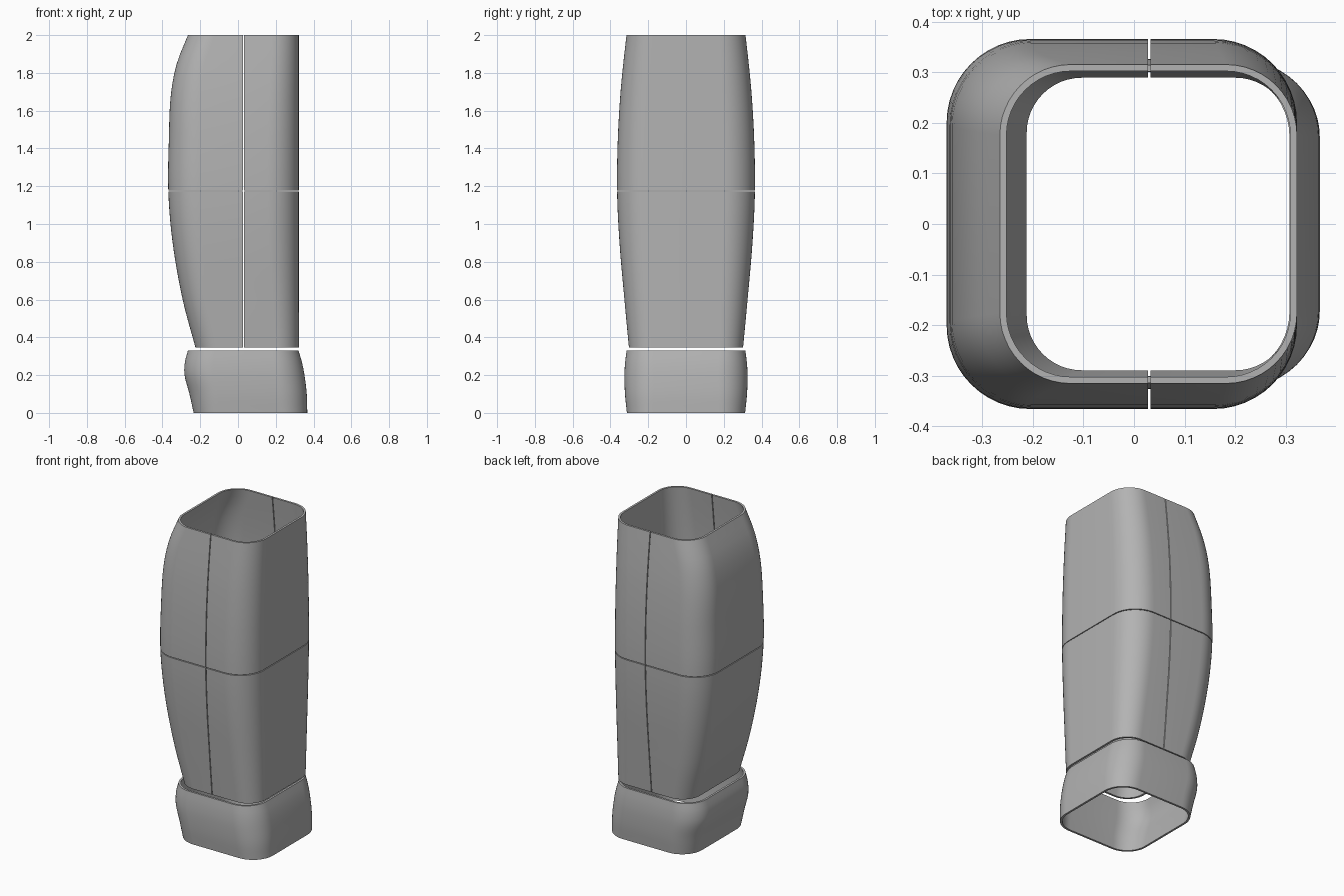
import bpy
import bmesh
from math import sin, cos, pi

cube = bpy.data.objects.get("Cube")
if cube:
    bpy.data.objects.remove(cube)

WALL, SEAM_X, GAP = 0.013, 0.03, 0.0025
CORNER_STEPS = 12

grey = bpy.data.materials.new("plain grey")
grey.use_nodes = True
colour = (0.45, 0.45, 0.45, 1)
grey.diffuse_color = colour
grey.node_tree.nodes["Principled BSDF"].inputs["Base Color"].default_value = colour

# Stations: height, left-hand x, right-hand x, half depth, corner radius
SLEEVE = [
    (0.345, -0.225, 0.322, 0.302, 0.122),
    (0.6, -0.293, 0.322, 0.326, 0.14),
    (0.9, -0.346, 0.322, 0.352, 0.158),
    (1.175, -0.369, 0.322, 0.365, 0.165),
    (1.45, -0.366, 0.322, 0.361, 0.163),
    (1.68, -0.356, 0.322, 0.348, 0.157),
    (1.85, -0.324, 0.322, 0.332, 0.148),
    (2.0, -0.265, 0.322, 0.315, 0.14),
]
CUFF = [
    (0.0, -0.235, 0.367, 0.313, 0.14),
    (0.1, -0.257, 0.364, 0.323, 0.15),
    (0.2, -0.283, 0.352, 0.326, 0.155),
    (0.27, -0.281, 0.338, 0.322, 0.15),
    (0.33, -0.265, 0.32, 0.314, 0.14),
]


def station_at(stations, z):
    """Smooth Hermite interpolation between the stations."""
    last = len(stations) - 1
    k = max(i for i in range(last) if stations[i][0] <= z + 1e-6)
    a, b = stations[k], stations[k + 1]
    span = b[0] - a[0]
    t = (z - a[0]) / span

    def slope(i, c):
        p, q = stations[max(i - 1, 0)], stations[min(i + 1, last)]
        return (q[c] - p[c]) / (q[0] - p[0]) * span

    return [(2*t**3 - 3*t**2 + 1) * a[c] + (t**3 - 2*t**2 + t) * slope(k, c)
            + (3*t**2 - 2*t**3) * b[c] + (t**3 - t**2) * slope(k + 1, c)
            for c in range(1, len(a))]


def half_outline(x_end, depth, radius, side, gap):
    """Path from the front seam, round one side, to the back seam."""
    start = SEAM_X + side * gap
    path = [(start, -depth)]
    for sign in (-1, 1):
        for i in range(CORNER_STEPS + 1):
            a = pi / 2 * i / CORNER_STEPS
            a = a - pi / 2 if sign < 0 else a
            path.append((x_end + side * radius * (cos(a) - 1),
                         sign * (depth - radius) + radius * sin(a)))
    return path + [(start, depth)]


def outline(station, side, inset):
    left, right, depth, radius = station
    depth, radius = depth - inset, radius - inset
    if side:
        x_end = (right if side > 0 else left) - side * inset
        return half_outline(x_end, depth, radius, side, GAP)
    # closed ring from both halves, dropping the shared seam points
    a = half_outline(right - inset, depth, radius, 1, 0)
    b = half_outline(left + inset, depth, radius, -1, 0)
    return a + b[-2:0:-1]


def shell(name, stations, z0, z1, side=0, rows=16):
    """Thin-walled loft: outer skin, inner skin and all rims."""
    bm = bmesh.new()
    skins = []
    for inset in (0, WALL):
        skin = []
        for r in range(rows + 1):
            z = z0 + (z1 - z0) * r / rows
            ring = outline(station_at(stations, z), side, inset)
            skin.append([bm.verts.new((x, y, z)) for x, y in ring])
        skins.append(skin)
    outer, inner = skins
    n = len(outer[0])
    for i in range(n if side == 0 else n - 1):
        j = (i + 1) % n
        for r in range(rows):
            for s in skins:
                bm.faces.new((s[r][i], s[r][j], s[r + 1][j], s[r + 1][i]))
        for r in (0, rows):
            bm.faces.new((outer[r][i], outer[r][j], inner[r][j], inner[r][i]))
    if side:
        for i in (0, n - 1):
            for r in range(rows):
                bm.faces.new((outer[r][i], outer[r + 1][i],
                              inner[r + 1][i], inner[r][i]))
    bmesh.ops.recalc_face_normals(bm, faces=bm.faces)
    mesh = bpy.data.meshes.new(name)
    bm.to_mesh(mesh)
    bm.free()
    mesh.materials.append(grey)
    obj = bpy.data.objects.new(name, mesh)
    bpy.context.collection.objects.link(obj)
    bpy.ops.object.select_all(action='DESELECT')
    obj.select_set(True)
    bpy.context.view_layer.objects.active = obj
    bpy.ops.object.shade_smooth_by_angle(angle=pi / 6)


# Four sleeve panels, parted by a vertical and a horizontal seam
MIDDLE = 1.175
for side, label in ((1, "left"), (-1, "right")):
    shell("lower_panel_" + label, SLEEVE, SLEEVE[0][0], MIDDLE - GAP, side)
    shell("upper_panel_" + label, SLEEVE, MIDDLE + GAP, SLEEVE[-1][0], side)

# Flared cuff below the sleeve
shell("cuff", CUFF, CUFF[0][0], CUFF[-1][0])
